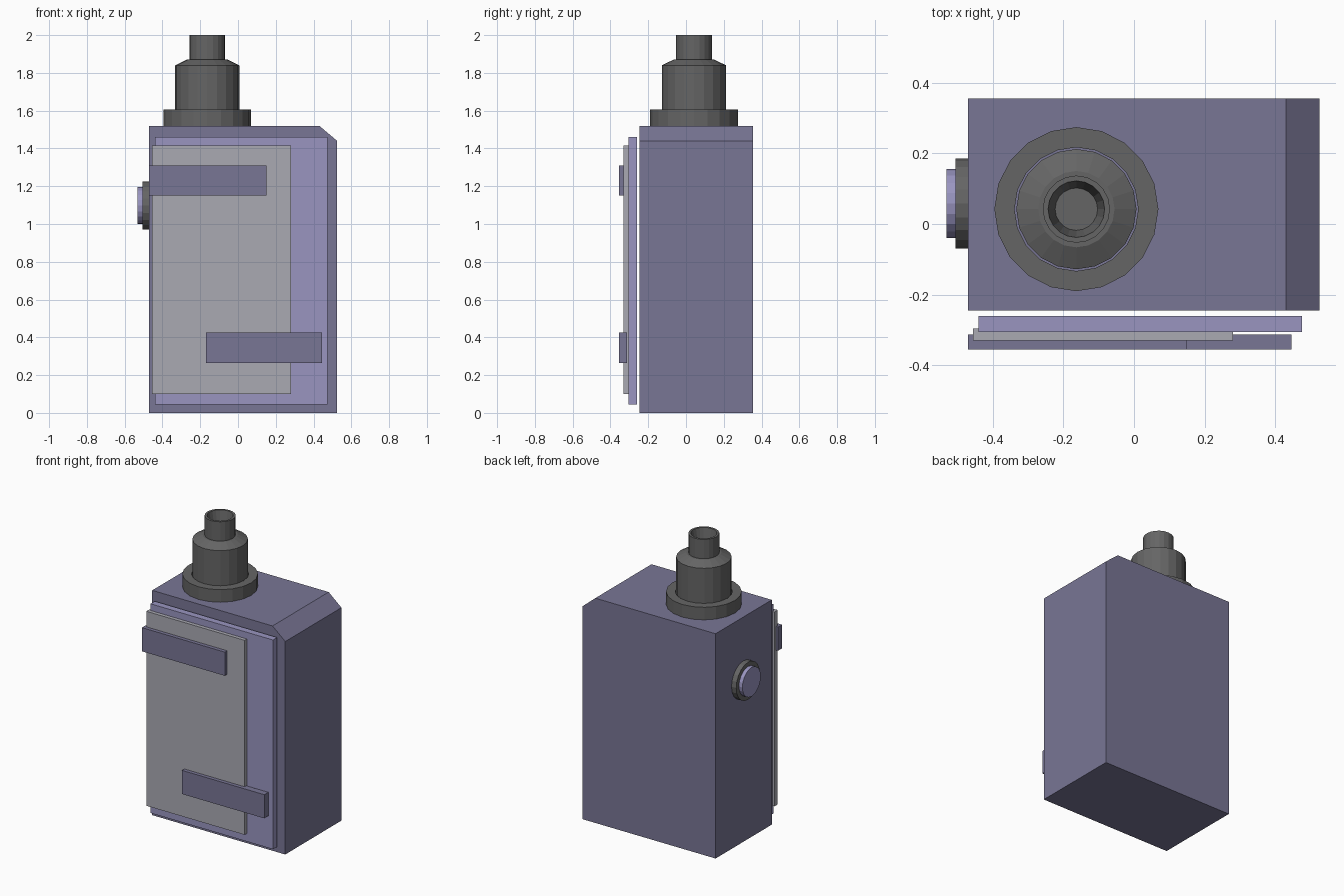
import bpy, bmesh, math
from mathutils import Matrix, Vector

if "Cube" in bpy.data.objects:
    bpy.data.objects.remove(bpy.data.objects["Cube"])


def material(name, r, g, b):
    m = bpy.data.materials.new(name)
    m.diffuse_color = (r, g, b, 1)
    m.use_nodes = True
    m.node_tree.nodes["Principled BSDF"].inputs["Base Color"].default_value = m.diffuse_color
    return m


PURPLE = material("purple", 0.19, 0.18, 0.30)
LILAC = material("lilac", 0.32, 0.30, 0.53)
SILVER = material("silver", 0.40, 0.40, 0.45)
DARK = material("dark_grey", 0.13, 0.13, 0.13)


def finish(name, bm, mat):
    bmesh.ops.recalc_face_normals(bm, faces=bm.faces)
    mesh = bpy.data.meshes.new(name)
    bm.to_mesh(mesh)
    bm.free()
    obj = bpy.data.objects.new(name, mesh)
    bpy.context.collection.objects.link(obj)
    mesh.materials.append(mat)
    return obj


def prism(name, outline, y0, y1, mat):
    """Extrude an x-z outline from y0 to y1."""
    bm = bmesh.new()
    face = bm.faces.new([bm.verts.new((x, y0, z)) for x, z in outline])
    out = bmesh.ops.extrude_face_region(bm, geom=[face])["geom"]
    verts = [v for v in out if isinstance(v, bmesh.types.BMVert)]
    bmesh.ops.translate(bm, vec=(0, y1 - y0, 0), verts=verts)
    return finish(name, bm, mat)


def plate(name, x0, x1, z0, z1, y0, y1, mat):
    return prism(name, [(x0, z0), (x1, z0), (x1, z1), (x0, z1)], y0, y1, mat)


def lathe(name, profile, origin, mat, tilt=None, sides=20, closed=False):
    """Spin (radius, height) points around z; ends are capped unless closed."""
    bm = bmesh.new()
    rings = [[bm.verts.new((r * math.cos(2 * math.pi * i / sides),
                            r * math.sin(2 * math.pi * i / sides), h))
              for i in range(sides)] for r, h in profile]
    pairs = list(zip(rings, rings[1:])) + ([(rings[-1], rings[0])] if closed else [])
    for a, b in pairs:
        for i in range(sides):
            j = (i + 1) % sides
            bm.faces.new((a[i], a[j], b[j], b[i]))
    if not closed:
        bm.faces.new(rings[0])
        bm.faces.new(rings[-1])
    place = Matrix.Translation(Vector(origin)) @ (tilt or Matrix())
    bmesh.ops.transform(bm, matrix=place, verts=bm.verts)
    return finish(name, bm, mat)


# Main case with one cut top corner
prism("case", [(-0.47, 0), (0.525, 0), (0.525, 1.44), (0.43, 1.52), (-0.47, 1.52)],
      -0.245, 0.355, PURPLE)

# Layered front label plates and strips
plate("front_panel", -0.44, 0.475, 0.045, 1.46, -0.305, -0.26, LILAC)
plate("inner_panel", -0.455, 0.28, 0.10, 1.415, -0.33, -0.295, SILVER)
plate("upper_strip", -0.47, 0.15, 1.15, 1.31, -0.355, -0.312, PURPLE)
plate("lower_strip", -0.17, 0.445, 0.265, 0.425, -0.355, -0.312, PURPLE)

# Neck: collar ring, stepped body and hollow spout
neck = (-0.163, 0.042, 0)
lathe("collar", [(0.232, 1.515), (0.232, 1.605), (0.175, 1.605), (0.175, 1.515)],
      neck, DARK, closed=True)
lathe("neck", [(0.17, 1.515), (0.17, 1.84), (0.108, 1.87), (0.095, 1.87), (0.095, 2.0),
               (0.08, 2.0), (0.06, 1.9)], neck, DARK)

# Round button on the left side
side = Matrix.Rotation(-math.pi / 2, 4, 'Y')
button = (-0.465, 0.058, 1.097)
lathe("button_ring", [(0.127, 0), (0.127, 0.04), (0.098, 0.04), (0.098, 0)],
      button, DARK, side, closed=True)
lathe("button_cap", [(0.098, 0), (0.098, 0.066)], button, LILAC, side)
